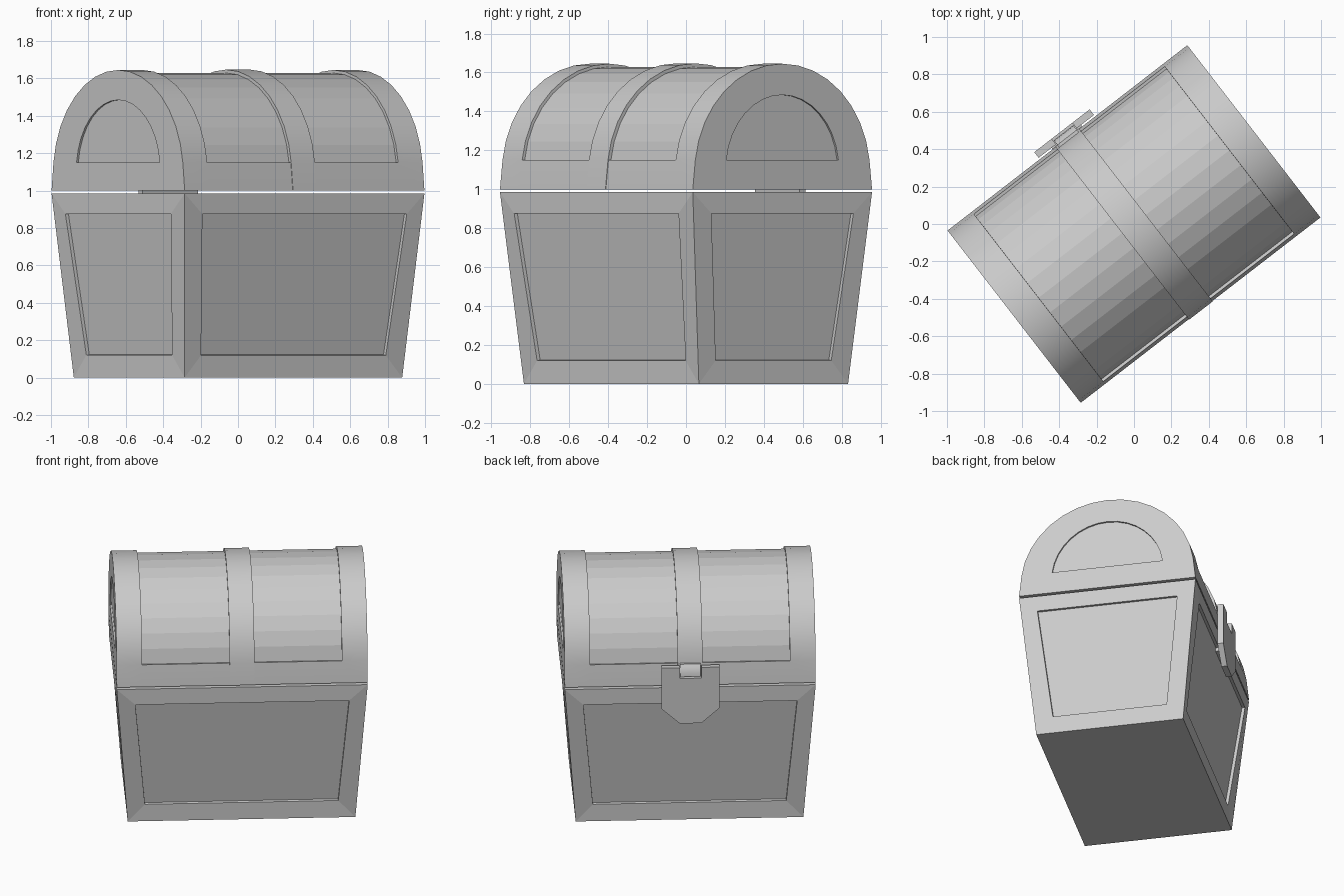
import bpy, bmesh, math
from mathutils import Vector

if "Cube" in bpy.data.objects:
    bpy.data.objects.remove(bpy.data.objects["Cube"])

TURN = math.radians(37.7)      # the chest stands turned about z
HL, HW = 0.81, 0.582           # half length and half width at the rim


def finish(name, bm, smooth=True, flat_faces=()):
    """Turn a bmesh into a rotated object, keeping hard edges sharp."""
    for f in bm.faces:
        f.smooth = smooth and f not in flat_faces
    for e in bm.edges:
        if len(e.link_faces) == 2 and e.calc_face_angle(0) > 0.5:
            e.smooth = False
    me = bpy.data.meshes.new(name)
    bm.to_mesh(me)
    bm.free()
    ob = bpy.data.objects.new(name, me)
    ob.rotation_euler.z = TURN
    bpy.context.collection.objects.link(ob)
    return ob


def loft(profile, stations):
    """Sweep a closed (y, z) profile along x, with capped ends."""
    bm = bmesh.new()
    rings = [[bm.verts.new((x, y, z)) for y, z in profile] for x in stations]
    n = len(profile)
    for a, b in zip(rings, rings[1:]):
        for i in range(n):
            j = (i + 1) % n
            bm.faces.new((a[i], a[j], b[j], b[i]))
    bm.faces.new(rings[0])
    bm.faces.new(rings[-1])
    bmesh.ops.recalc_face_normals(bm, faces=bm.faces[:])
    return bm


def plate(name, outline, y0, y1):
    """Extrude an (x, z) outline from y0 to y1."""
    bm = bmesh.new()
    f = bm.faces.new([bm.verts.new((x, y0, z)) for x, z in outline])
    r = bmesh.ops.extrude_face_region(bm, geom=[f])
    vs = [g for g in r["geom"] if isinstance(g, bmesh.types.BMVert)]
    bmesh.ops.translate(bm, verts=vs, vec=(0, y1 - y0, 0))
    bmesh.ops.recalc_face_normals(bm, faces=bm.faces[:])
    return finish(name, bm, smooth=False)


# Chest body: flared box with a recessed panel in each side
bm = bmesh.new()
bmesh.ops.create_cube(bm, size=2)
for v in bm.verts:
    top = v.co.z > 0
    v.co = (v.co.x * (HL if top else 0.735),
            v.co.y * (HW if top else 0.4845), 0.985 if top else 0)
sides = [f for f in bm.faces if abs(f.normal.z) < 0.5]
bmesh.ops.inset_individual(bm, faces=sides, thickness=0.163)
bmesh.ops.inset_individual(bm, faces=sides, thickness=0.0005, depth=-0.02)
finish("chest_body", bm, smooth=False)

# Lid cross-section: short rim, then a round arch
SEG, ZC, RY, RZ = 16, 1.08, 0.57, 0.565
t0 = math.asin(0.07 / RZ)
arc = [t0 + (math.pi - 2 * t0) * i / SEG for i in range(SEG + 1)]
arch = [(HW, 1.0)] + [(RY * math.cos(t), ZC + RZ * math.sin(t)) for t in arc] + [(-HW, 1.0)]

# Lid: end bands and rim stay proud, barrel between them is sunk
bm = loft(arch, (-HL, -0.645, 0.645, HL))
barrel = [f for f in bm.faces if abs(f.calc_center_median().x) < 0.1
          and min(v.co.z for v in f.verts) > 1.1]
ends = [f for f in bm.faces if abs(f.normal.x) > 0.9]
bmesh.ops.inset_region(bm, faces=barrel, thickness=0.0005, depth=-0.016,
                       use_even_offset=True)
flat = set(barrel)

# Arched panels sunk into the lid ends
for f in ends:
    bmesh.ops.inset_individual(bm, faces=[f], thickness=0.01)
    for v in f.verts:
        if v.co.z < 1.12:
            v.co.y, v.co.z = math.copysign(0.373, v.co.y), 1.15
        else:
            v.co.y *= 0.373 / RY
            v.co.z = 1.152 + (v.co.z - 1.15) * 0.34 / 0.495
    s = math.copysign(1, f.calc_center_median().x)
    r = bmesh.ops.extrude_discrete_faces(bm, faces=[f])
    for g in r["faces"]:
        bmesh.ops.translate(bm, verts=g.verts[:], vec=(-s * 0.012, 0, 0))
finish("lid", bm, flat_faces=flat)

# Middle band over the lid
band = [(y * 1.005, 1.0 + (z - 1.0) * 1.003) for y, z in arch]
finish("middle_band", loft(band, (-0.08, 0.08)))

# Latch plate with two prongs and a notch for the tongue
half = [(0.07, 1.07), (0.07, 1.146), (0.187, 1.146), (0.187, 0.855), (0.07, 0.75)]
plate("latch_plate", half + [(-x, z) for x, z in reversed(half)], 0.592, 0.63)
plate("latch_mount", [(-0.1, 0.85), (0.1, 0.85), (0.1, 0.98), (-0.1, 0.98)], 0.56, 0.6)

# Rounded tongue at the end of the middle band
tongue = [(0.56, 1.15), (0.585, 1.15), (0.6, 1.13), (0.612, 1.1),
          (0.615, 1.075), (0.56, 1.06)]
finish("latch_tongue", loft(tongue, (-0.066, 0.066)))
